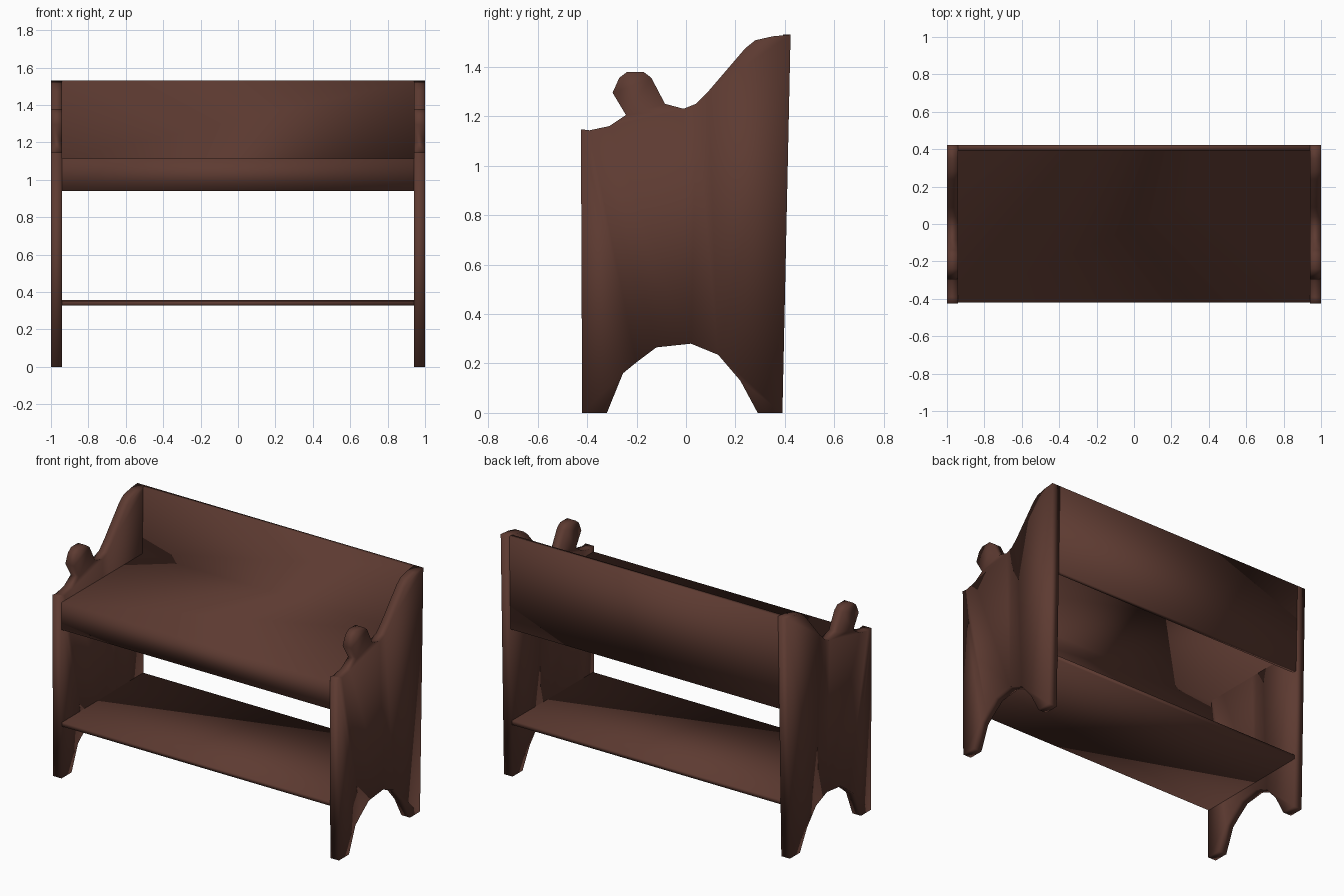
import bpy
import bmesh

if "Cube" in bpy.data.objects:
    bpy.data.objects.remove(bpy.data.objects["Cube"], do_unlink=True)

# Dark stained wood
wood = bpy.data.materials.new("dark_brown_wood")
wood.use_nodes = True
brown = (0.11, 0.043, 0.031, 1)
wood.diffuse_color = brown
wood.node_tree.nodes["Principled BSDF"].inputs["Base Color"].default_value = brown


def extrude_profile(name, profile, x0, x1):
    """Extrude a closed (y, z) outline along x into a smooth-shaded solid."""
    bm = bmesh.new()
    face = bm.faces.new([bm.verts.new((x0, y, z)) for y, z in profile])
    moved = bmesh.ops.extrude_face_region(bm, geom=[face])["geom"]
    verts = [v for v in moved if isinstance(v, bmesh.types.BMVert)]
    bmesh.ops.translate(bm, vec=(x1 - x0, 0, 0), verts=verts)
    bmesh.ops.recalc_face_normals(bm, faces=bm.faces)
    bmesh.ops.triangulate(bm, faces=[f for f in bm.faces if len(f.verts) > 4])
    for f in bm.faces:
        f.smooth = True
    mesh = bpy.data.meshes.new(name)
    bm.to_mesh(mesh)
    bm.free()
    mesh.materials.append(wood)
    obj = bpy.data.objects.new(name, mesh)
    bpy.context.collection.objects.link(obj)
    return obj


# Side panels: arched feet, sloping back, rounded knob near the front
foot_arch = [(-0.42, 0), (-0.32, 0), (-0.255, 0.16), (-0.2, 0.205), (-0.12, 0.265),
             (0.02, 0.28), (0.13, 0.235), (0.22, 0.13), (0.29, 0), (0.39, 0)]
back_slope = [(0.423, 1.53), (0.35, 1.523), (0.28, 1.507), (0.24, 1.475),
              (0.09, 1.3), (0.04, 1.25), (-0.01, 1.23), (-0.085, 1.25)]
knob = [(-0.14, 1.355), (-0.17, 1.378), (-0.24, 1.378), (-0.27, 1.355),
        (-0.297, 1.295), (-0.243, 1.205)]
front_corner = [(-0.31, 1.16), (-0.39, 1.143), (-0.425, 1.147)]
side = foot_arch + back_slope + knob + front_corner
inner, outer = 0.94, 1.0
extrude_profile("left_side_panel", side, inner, outer)
extrude_profile("right_side_panel", side, -outer, -inner)

# Back board, top shelf and front apron in one folded section
folded = [(-0.42, 0.94), (-0.42, 1.113), (0.39, 1.113), (0.392, 1.53),
          (0.423, 1.53), (0.41, 0.94), (0.38, 0.94), (0.38, 1.083),
          (-0.39, 1.083), (-0.39, 0.94)]
extrude_profile("top_shelf_with_back", folded, -inner, inner)

# Thin lower shelf
low = [(-0.415, 0.327), (0.395, 0.33), (0.395, 0.357), (-0.415, 0.353)]
extrude_profile("lower_shelf", low, -inner, inner)
